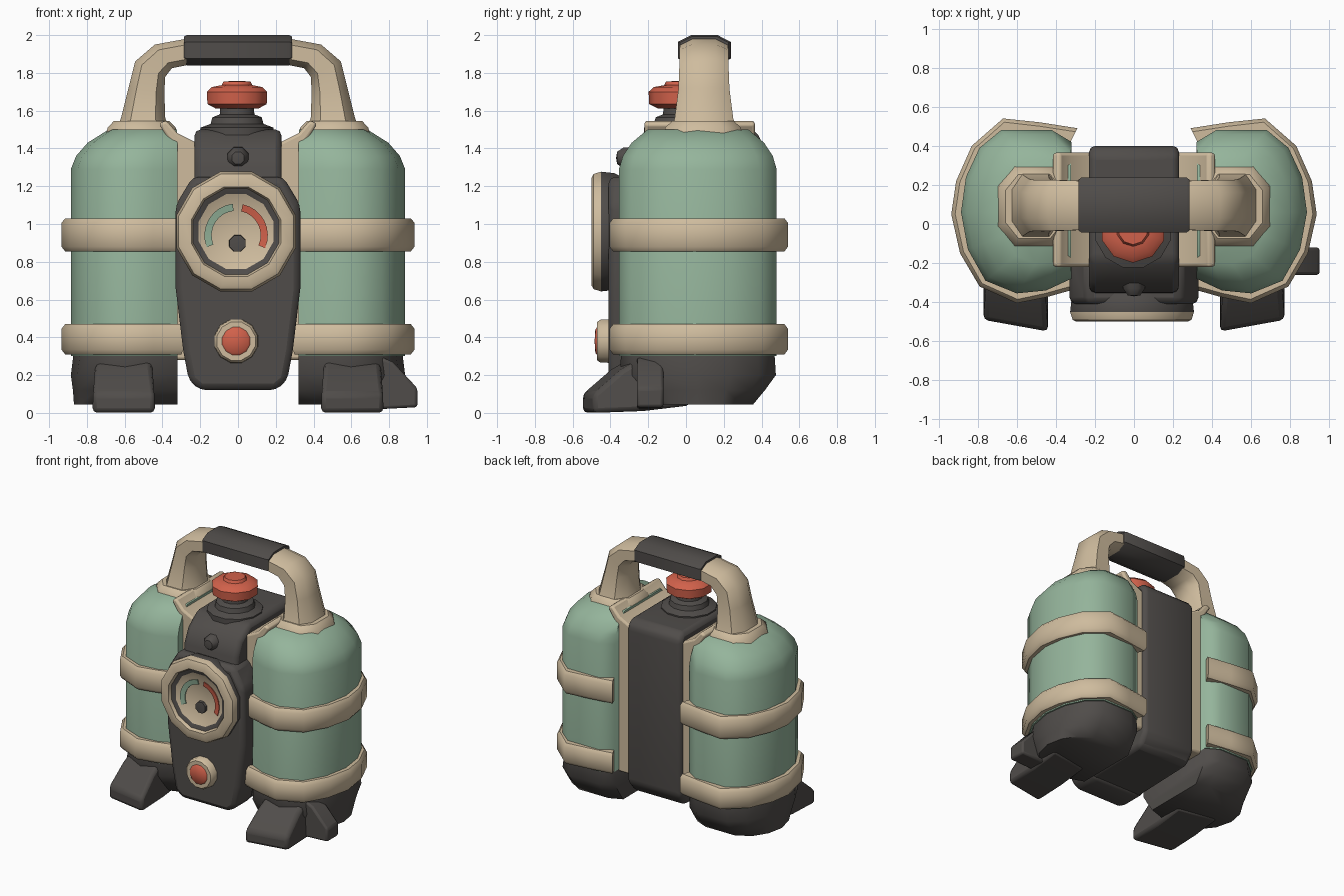
import bpy, bmesh
from math import sin, cos, pi, radians

if "Cube" in bpy.data.objects:
    bpy.data.objects.remove(bpy.data.objects["Cube"])


def material(name, rgb):
    m = bpy.data.materials.new(name)
    m.use_nodes = True
    m.diffuse_color = (*rgb, 1)
    m.node_tree.nodes["Principled BSDF"].inputs["Base Color"].default_value = (*rgb, 1)
    return m


GREEN = material("sage green", (0.30, 0.46, 0.33))
BEIGE = material("warm beige", (0.62, 0.50, 0.34))
DARK = material("charcoal", (0.08, 0.073, 0.068))
RED = material("coral red", (0.64, 0.12, 0.07))


def loft(name, rings, mats, bands=None, closed=True, caps=True, bevel=0, angle=40):
    """Skin a list of point rings; bands gives a material index per step."""
    bm = bmesh.new()
    rows = [[bm.verts.new(p) for p in ring] for ring in rings]
    n = len(rows[0])
    for i, (a, b) in enumerate(zip(rows, rows[1:])):
        for j in range(n if closed else n - 1):
            k = (j + 1) % n
            f = bm.faces.new((a[j], a[k], b[k], b[j]))
            f.material_index = bands[i] if bands else 0
    if caps:
        for row, i in ((rows[0], 0), (rows[-1], -1)):
            bm.faces.new(row).material_index = bands[i] if bands else 0
    bmesh.ops.remove_doubles(bm, verts=bm.verts, dist=0.0005)
    bmesh.ops.recalc_face_normals(bm, faces=bm.faces)
    me = bpy.data.meshes.new(name)
    bm.to_mesh(me)
    bm.free()
    for m in mats:
        me.materials.append(m)
    ob = bpy.data.objects.new(name, me)
    bpy.context.collection.objects.link(ob)
    if bevel:
        mod = ob.modifiers.new("Bevel", "BEVEL")
        mod.width, mod.segments = bevel, 2
    bpy.ops.object.select_all(action="DESELECT")
    ob.select_set(True)
    bpy.context.view_layer.objects.active = ob
    bpy.ops.object.shade_smooth_by_angle(angle=radians(angle))
    return ob


def lathe(name, profile, mats, centre, axis, bands=None, sides=12):
    """Spin (radius, position) pairs about a line along y or z."""
    rings = []
    for r, h in profile:
        ring = []
        for k in range(sides):
            t = 2 * pi * (k + 0.5) / sides
            u, v = centre[0] + r * cos(t), centre[1] + r * sin(t)
            ring.append((u, h, v) if axis == "y" else (u, v, h))
        rings.append(ring)
    return loft(name, rings, mats, bands, caps=False)


def prism_x(name, outline, x0, x1, mat, **kw):
    return loft(name, [[(x, y, z) for y, z in outline] for x in (x0, x1)], [mat], **kw)


def prism_y(name, outline, y0, y1, mat, **kw):
    return loft(name, [[(x, y, z) for x, z in outline] for y in (y0, y1)], [mat], **kw)


# Central body: tall column plus the wider front housing
prism_x("body_column", [(0.36, 1.5), (0.4, 1.45), (0.4, 0.24), (0.33, 0.15), (-0.33, 0.13),
                        (-0.38, 0.25), (-0.38, 0.6), (-0.35, 1.3), (-0.3, 1.41), (-0.18, 1.5)],
        -0.23, 0.23, DARK, bevel=0.035)
half = [(0.2, 0.12), (0.26, 0.17), (0.29, 0.33), (0.33, 0.66), (0.33, 1.1), (0.24, 1.25)]
prism_y("front_housing", half + [(-x, z) for x, z in reversed(half)], -0.41, -0.18, DARK, bevel=0.035)
lathe("gauge_peg", [(0, -0.37), (0.035, -0.365), (0.06, -0.33), (0.065, -0.2)], [DARK],
      (0, 1.35), "y", sides=8)

# Gauge: rim, dark inner ring and dished dial
GX, GZ = -0.01, 0.96
lathe("gauge", [(0.28, -0.3), (0.32, -0.38), (0.328, -0.45), (0.315, -0.49), (0.295, -0.5),
                (0.245, -0.5), (0.235, -0.475), (0.205, -0.465), (0.17, -0.445), (0, -0.435)],
      [BEIGE, DARK], (GX, GZ), "y", [1, 1, 0, 0, 0, 0, 1, 0, 0])


def dial_arc(name, a0, a1, mat):
    rings = []
    for i in range(9):
        t = radians(a0 + (a1 - a0) * i / 8)
        rings.append([(GX + r * cos(t), y, 0.94 + r * sin(t))
                      for r, y in ((0.13, -0.452), (0.168, -0.459), (0.168, -0.452), (0.13, -0.445))])
    loft(name, rings, [mat])


dial_arc("gauge_arc_low", 96, 202, GREEN)
dial_arc("gauge_arc_high", 78, -24, RED)
lathe("gauge_hub", [(0, -0.462), (0.045, -0.458), (0.048, -0.43)], [DARK], (-0.003, 0.897), "y", sides=8)

# Push button
lathe("button", [(0.12, -0.38), (0.117, -0.455), (0.105, -0.47), (0.076, -0.47),
                 (0.065, -0.48), (0, -0.484)], [BEIGE, RED], (-0.01, 0.38), "y", [0, 0, 0, 1, 1])

# Valve on top
lathe("valve_stem", [(0.2, 1.47), (0.2, 1.51), (0.145, 1.53), (0.135, 1.565), (0.095, 1.58), (0.09, 1.64)],
      [DARK], (-0.005, -0.03), "z")
lathe("valve_knob", [(0, 1.61), (0.12, 1.612), (0.165, 1.635), (0.168, 1.7), (0.14, 1.725),
                     (0.085, 1.735), (0.075, 1.755), (0, 1.757)], [RED], (-0.005, -0.03), "z", sides=10)

# Tank outline in plan, used by the tank and its foot
TANK = [(0.32, -0.28), (0.45, -0.34), (0.6, -0.355), (0.76, -0.29), (0.85, -0.13), (0.885, 0.06),
        (0.86, 0.24), (0.79, 0.39), (0.68, 0.48), (0.42, 0.48), (0.32, 0.42)]
STRAP = [(0.29, -0.33), (0.45, -0.375), (0.6, -0.405), (0.79, -0.32), (0.89, -0.15), (0.935, 0.05),
         (0.91, 0.22), (0.83, 0.4), (0.67, 0.54), (0.48, 0.52), (0.29, 0.49)]


def plan_ring(side, z, sx, sy):
    return [(side * (0.33 + (x - 0.33) * sx), 0.065 + (y - 0.065) * sy, z) for x, y in TANK]


def strap(name, side, z0, z1):
    rings = []
    for x, y in STRAP:
        dx, dy = 0.5 - x, 0.07 - y
        d = (dx * dx + dy * dy) ** 0.5
        rings.append([(side * (x + dx / d * t), y + dy / d * t, z) for t, z in
                      ((0.09, z0), (0.02, z0), (0, z0 + 0.025), (0, z1 - 0.025), (0.02, z1), (0.09, z1))])
    loft(name, rings, [BEIGE])


# Handle arm stations: outer x, z, inner x, z, half depth
ARM = [(0.64, 1.5, 0.36, 1.5, 0.175), (0.62, 1.56, 0.385, 1.56, 0.155), (0.58, 1.72, 0.39, 1.7, 0.135),
       (0.545, 1.86, 0.385, 1.78, 0.13), (0.44, 1.95, 0.35, 1.825, 0.13), (0.25, 1.985, 0.25, 1.845, 0.125)]
OCTAGON = [(1, 0.5), (0.55, 1), (-0.55, 1), (-1, 0.5), (-1, -0.5), (-0.55, -1), (0.55, -1), (1, -0.5)]

for side, word in ((1, "left"), (-1, "right")):
    # Tank with rounded shoulder
    loft(word + "_tank", [plan_ring(side, z, s, s) for z, s in
                          ((0.3, 1), (1.29, 1), (1.36, 0.95), (1.43, 0.84), (1.5, 0.64))], [GREEN], angle=60)
    strap(word + "_upper_strap", side, 0.855, 1.03)
    strap(word + "_lower_strap", side, 0.31, 0.47)

    # Side frame between body and tank, rising to the handle
    prism_y(word + "_frame", [(side * x, z) for x, z in
                              ((0.2, 0.28), (0.335, 0.28), (0.335, 1.4), (0.42, 1.53), (0.38, 1.55),
                               (0.32, 1.48), (0.2, 1.42))], -0.22, 0.365, BEIGE, bevel=0.015)

    # Handle arm and its collar
    rings = []
    for ox, oz, ix, iz, depth in ARM:
        cx, cz, hx, hz = (ox + ix) / 2, (oz + iz) / 2, (ox - ix) / 2, (oz - iz) / 2
        rings.append([(side * (cx + hx * u), 0.095 + depth * v, cz + hz * u) for u, v in OCTAGON])
    loft(word + "_handle_arm", rings, [BEIGE], angle=50)
    loft(word + "_handle_collar", [[(side * (0.51 + s * 0.18 * u), 0.09 + s * 0.2 * v, z) for u, v in OCTAGON]
                                   for z, s in ((1.44, 1.08), (1.51, 1), (1.545, 0.82))], [BEIGE])

    # Foot block with a forward toe, splayed slightly
    loft(word + "_foot", [plan_ring(side, z, sx, sy) for z, sx, sy in
                          ((0.33, 0.97, 0.97), (0.2, 1, 0.99), (0.12, 0.98, 0.85), (0.045, 0.97, 0.7))],
         [DARK], angle=60)
    toe = [(-0.52, 0), (-0.52, 0.1), (-0.37, 0.23), (-0.25, 0.3), (0, 0.3), (0, 0.04), (-0.25, 0.01)]
    loft(word + "_toe", [[(side * (0.605 + w * (1 - 0.6 * max(z - 0.1, 0))), y + w * 0.18, z) for y, z in toe]
                         for w in (-0.165, 0.165)], [DARK], bevel=0.025)

# Extra outward toe on the left foot
prism_y("left_side_toe", [(0.75, 0.3), (0.82, 0.27), (0.95, 0.13), (0.95, 0.03), (0.75, 0.02)],
        -0.26, -0.12, DARK, bevel=0.015)

# Handle grip
loft("handle_grip", [[(x, 0.097 + s * 0.14 * v, 1.92 + s * 0.08 * u) for u, v in OCTAGON]
                     for x, s in ((-0.285, 0.92), (-0.27, 1), (0.27, 1), (0.285, 0.92))], [DARK])
